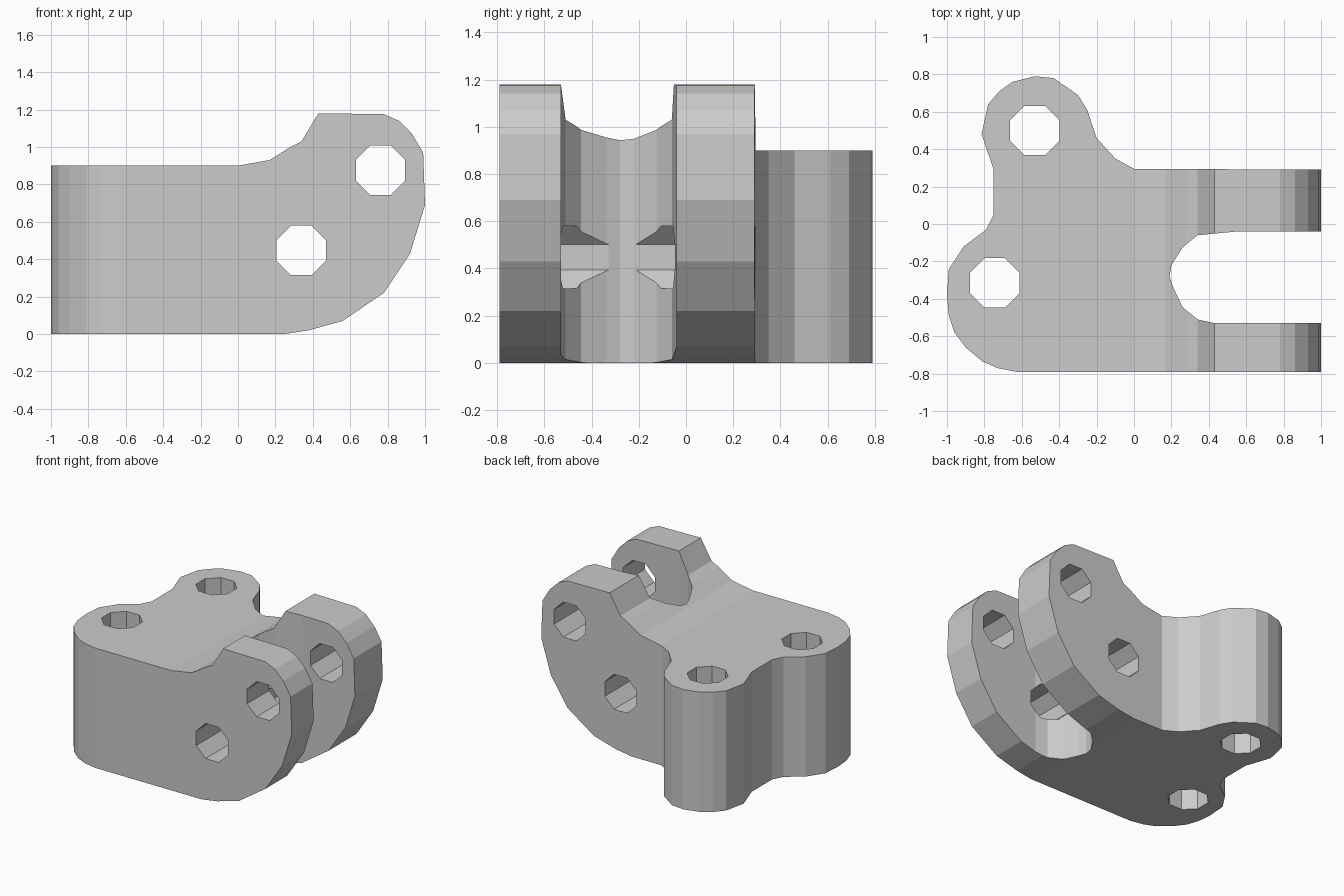
import bpy, bmesh, math
from mathutils import Vector

if "Cube" in bpy.data.objects:
    bpy.data.objects.remove(bpy.data.objects["Cube"])


def prism(name, outline, lo, hi, axis):
    """Extrude a 2D outline along 'Z' (points are x,y) or 'Y' (points are x,z)."""
    def place(p, d):
        return Vector((p[0], p[1], d)) if axis == 'Z' else Vector((p[0], d, p[1]))
    bm = bmesh.new()
    face = bm.faces.new([bm.verts.new(place(p, lo)) for p in outline])
    ext = bmesh.ops.extrude_face_region(bm, geom=[face])
    verts = [g for g in ext["geom"] if isinstance(g, bmesh.types.BMVert)]
    shift = place((0, 0), hi - lo)
    bmesh.ops.translate(bm, verts=verts, vec=shift)
    bmesh.ops.recalc_face_normals(bm, faces=bm.faces)
    mesh = bpy.data.meshes.new(name)
    bm.to_mesh(mesh)
    bm.free()
    obj = bpy.data.objects.new(name, mesh)
    bpy.context.collection.objects.link(obj)
    return obj


def octagon(cx, cy, r):
    return [(cx + r * math.cos(math.radians(22.5 + 45 * i)),
             cy + r * math.sin(math.radians(22.5 + 45 * i))) for i in range(8)]


def combine(target, tool, operation):
    tool.hide_render = True
    mod = target.modifiers.new(operation.title(), 'BOOLEAN')
    mod.operation = operation
    mod.solver = 'EXACT'
    mod.object = tool
    bpy.context.view_layer.objects.active = target
    bpy.ops.object.modifier_apply(modifier=mod.name)
    bpy.data.objects.remove(tool)


# Side outline: flat block rising into rounded lugs
side = [(-1.1, 0), (0.25, 0), (0.38, 0.02), (0.56, 0.07), (0.78, 0.22),
        (0.92, 0.43), (1, 0.69), (0.99, 0.97), (0.93, 1.07), (0.86, 1.14),
        (0.78, 1.175), (0.43, 1.18), (0.34, 1.03), (0.28, 1.0),
        (0.17, 0.93), (0, 0.9), (-1.1, 0.9)]
bracket = prism("clevis_bracket", side, -1, 1, 'Y')

# Plan outline: two rounded bolt ears on the left, fork slot on the right
plan = [(1.1, -0.79), (-0.63, -0.79), (-0.73, -0.77), (-0.81, -0.735),
        (-0.9, -0.66), (-0.96, -0.58), (-0.99, -0.49), (-1, -0.38),
        (-0.99, -0.24), (-0.91, -0.12), (-0.79, -0.03), (-0.75, 0.05),
        (-0.75, 0.29), (-0.815, 0.48), (-0.78, 0.64), (-0.72, 0.71),
        (-0.65, 0.76), (-0.53, 0.79), (-0.43, 0.78), (-0.3, 0.69),
        (-0.25, 0.61), (-0.2, 0.46), (-0.1, 0.35), (0, 0.295), (1.1, 0.29),
        (1.1, -0.04), (0.55, -0.04), (0.34, -0.06), (0.26, -0.125),
        (0.2, -0.22), (0.19, -0.28), (0.21, -0.34), (0.26, -0.445),
        (0.34, -0.51), (0.43, -0.53), (1.1, -0.53)]
combine(bracket, prism("plan_tool", plan, -0.2, 1.4, 'Z'), 'INTERSECT')

# Vertical bolt holes in the ears
for x, y in [(-0.53, 0.5), (-0.745, -0.315)]:
    combine(bracket, prism("bolt_tool", octagon(x, y, 0.143), -0.2, 1.4, 'Z'), 'DIFFERENCE')

# Horizontal pin holes through both lugs
for x, z in [(0.762, 0.875), (0.338, 0.447)]:
    combine(bracket, prism("pin_tool", octagon(x, z, 0.143), -1.2, 1.2, 'Y'), 'DIFFERENCE')
